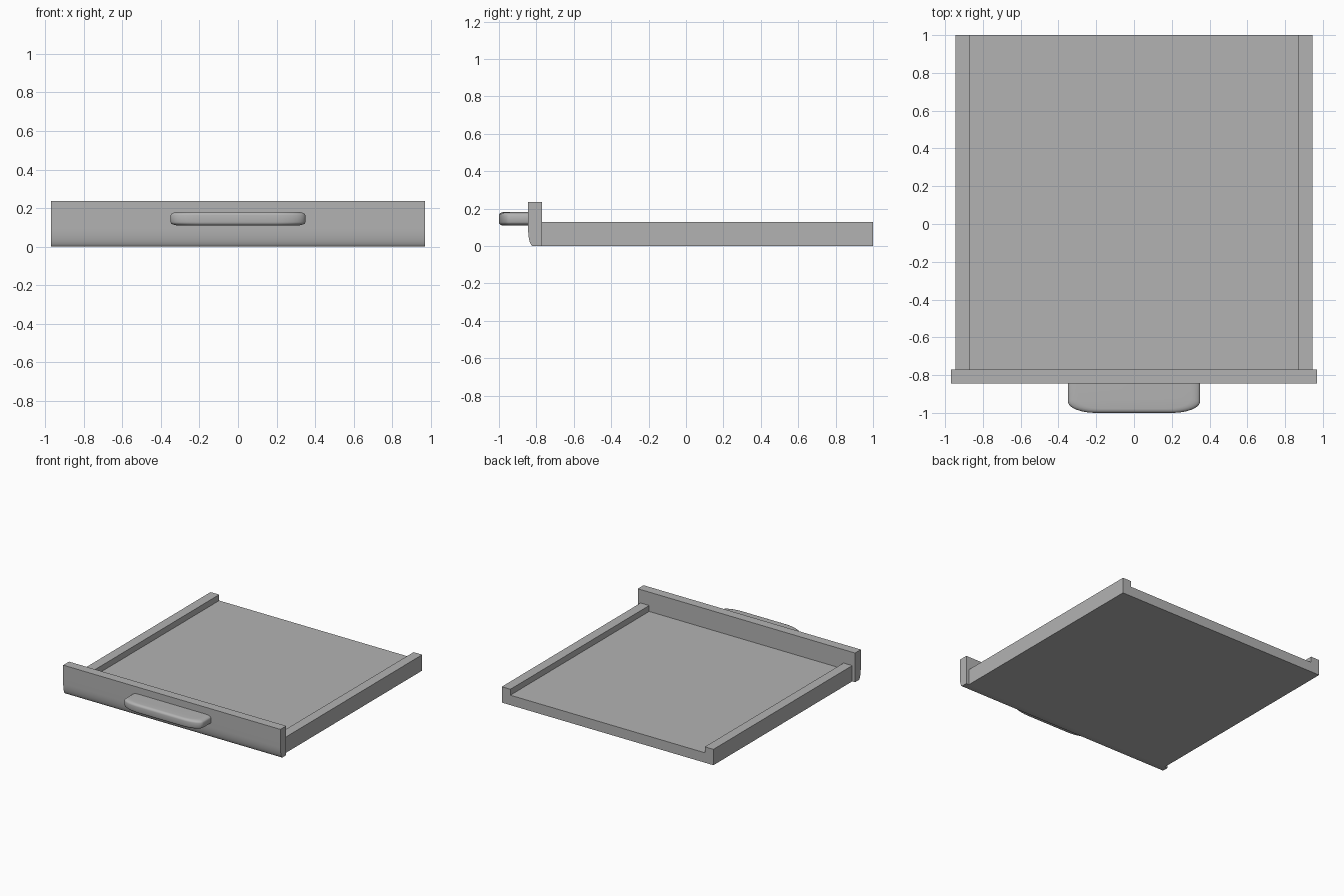
import bpy, bmesh, math

cube = bpy.data.objects.get("Cube")
if cube:
    bpy.data.objects.remove(cube, do_unlink=True)

grey = bpy.data.materials.new("plain grey")
grey.use_nodes = True
colour = (0.45, 0.45, 0.45, 1)
grey.diffuse_color = colour
grey.node_tree.nodes["Principled BSDF"].inputs["Base Color"].default_value = colour


def loft(name, rings, smooth_angle):
    """Join matching closed rings of points and cap both ends."""
    bm = bmesh.new()
    loops = [[bm.verts.new(p) for p in ring] for ring in rings]
    n = len(loops[0])
    for a, b in zip(loops, loops[1:]):
        for i in range(n):
            j = (i + 1) % n
            bm.faces.new((a[i], a[j], b[j], b[i]))
    bm.faces.new(loops[0])
    bm.faces.new(loops[-1])
    bmesh.ops.recalc_face_normals(bm, faces=bm.faces[:])
    mesh = bpy.data.meshes.new(name)
    bm.to_mesh(mesh)
    bm.free()
    mesh.materials.append(grey)
    obj = bpy.data.objects.new(name, mesh)
    bpy.context.collection.objects.link(obj)
    bpy.ops.object.select_all(action="DESELECT")
    obj.select_set(True)
    bpy.context.view_layer.objects.active = obj
    bpy.ops.object.shade_smooth_by_angle(angle=math.radians(smooth_angle))
    return obj


def arc(cx, cy, rx, ry, start, end, steps):
    angles = [math.radians(start + (end - start) * i / steps) for i in range(steps + 1)]
    return [(cx + rx * math.cos(a), cy + ry * math.sin(a)) for a in angles]


# Tray: floor with a raised rail along each side
half, inner, floor, rail = 0.945, 0.868, 0.08, 0.128
section = [(-half, 0), (half, 0), (half, rail), (inner, rail), (inner, floor),
           (-inner, floor), (-inner, rail), (-half, rail)]
loft("tray", [[(x, y, z) for x, z in section] for y in (-0.77, 1)], 20)

# Front panel: upright board with a rounded lower front edge
back, front, top = -0.77, -0.844, 0.236
profile = [(back, 0), (back, top), (front, top)]
profile += arc(front + 0.025, 0.09, 0.025, 0.09, 180, 270, 8)
loft("front_panel", [[(x, y, z) for y, z in profile] for x in (-0.97, 0.97)], 40)

# Handle: flat grip with rounded corners and softened upper and lower edges
outline = [(0.35, front), *arc(0.2, -0.94, 0.15, 0.06, 0, -90, 8)]
outline += [(-x, y) for x, y in reversed(outline)]
middle, height, edge = 0.145, 0.036, 0.018
rings = []
for side in (-1, 1):
    softened = arc(0.86, height - edge, 0.14, edge, 90, 0, 4)
    if side > 0:
        softened.reverse()
    for scale, z in softened:
        rings.append([(x * scale, front + (y - front) * scale, middle + side * z)
                      for x, y in outline])
loft("handle", rings, 50)
